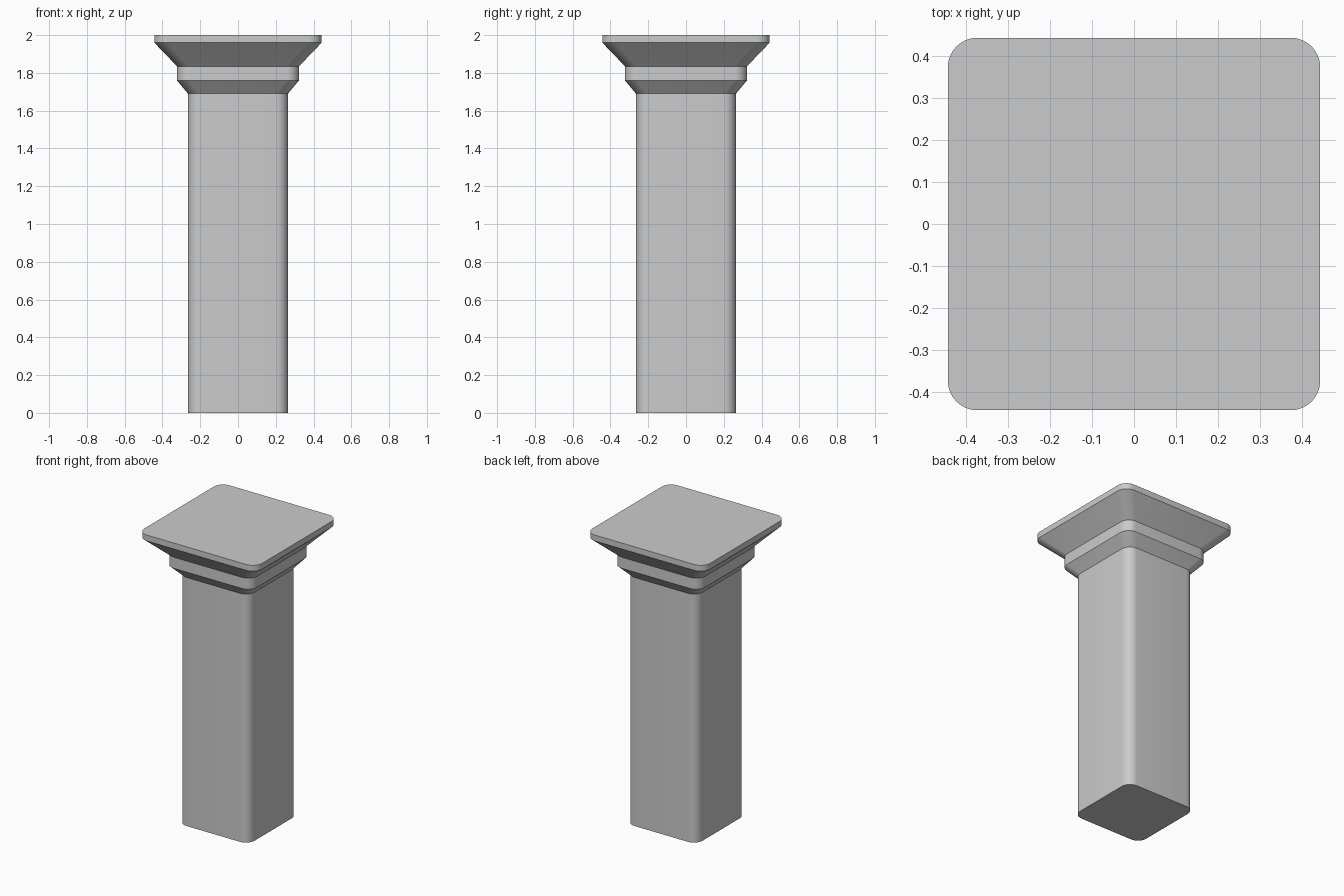
import bpy, bmesh
from math import cos, sin, pi, radians

if "Cube" in bpy.data.objects:
    bpy.data.objects.remove(bpy.data.objects["Cube"])

SEG = 8  # segments per rounded corner

# (height, half width, corner radius) from floor to top slab
PROFILE = [
    (0.0, 0.265, 0.065),
    (1.69, 0.265, 0.065),
    (1.76, 0.323, 0.067),
    (1.835, 0.323, 0.067),
    (1.96, 0.443, 0.07),
    (2.0, 0.443, 0.07),
]


def rounded_square(bm, z, half, r):
    """Ring of vertices around a square with rounded corners."""
    ring = []
    for corner, (sx, sy) in enumerate([(1, 1), (-1, 1), (-1, -1), (1, -1)]):
        for i in range(SEG + 1):
            a = (corner + i / SEG) * pi / 2
            ring.append(bm.verts.new((sx * (half - r) + r * cos(a),
                                      sy * (half - r) + r * sin(a), z)))
    return ring


def loft(name, profile):
    """Closed solid through a stack of rounded squares."""
    bm = bmesh.new()
    rings = [rounded_square(bm, *p) for p in profile]
    for low, high in zip(rings, rings[1:]):
        n = len(low)
        for i in range(n):
            j = (i + 1) % n
            bm.faces.new((low[i], low[j], high[j], high[i]))
    bm.faces.new(rings[0][::-1])
    bm.faces.new(rings[-1])
    mesh = bpy.data.meshes.new(name)
    bm.to_mesh(mesh)
    bm.free()
    obj = bpy.data.objects.new(name, mesh)
    bpy.context.collection.objects.link(obj)
    bpy.context.view_layer.objects.active = obj
    bpy.ops.object.select_all(action='DESELECT')
    obj.select_set(True)
    bpy.ops.object.shade_smooth_by_angle(angle=radians(30))


# Square pillar: shaft, neck band and flared capital in one body
loft("square_pillar", PROFILE)
